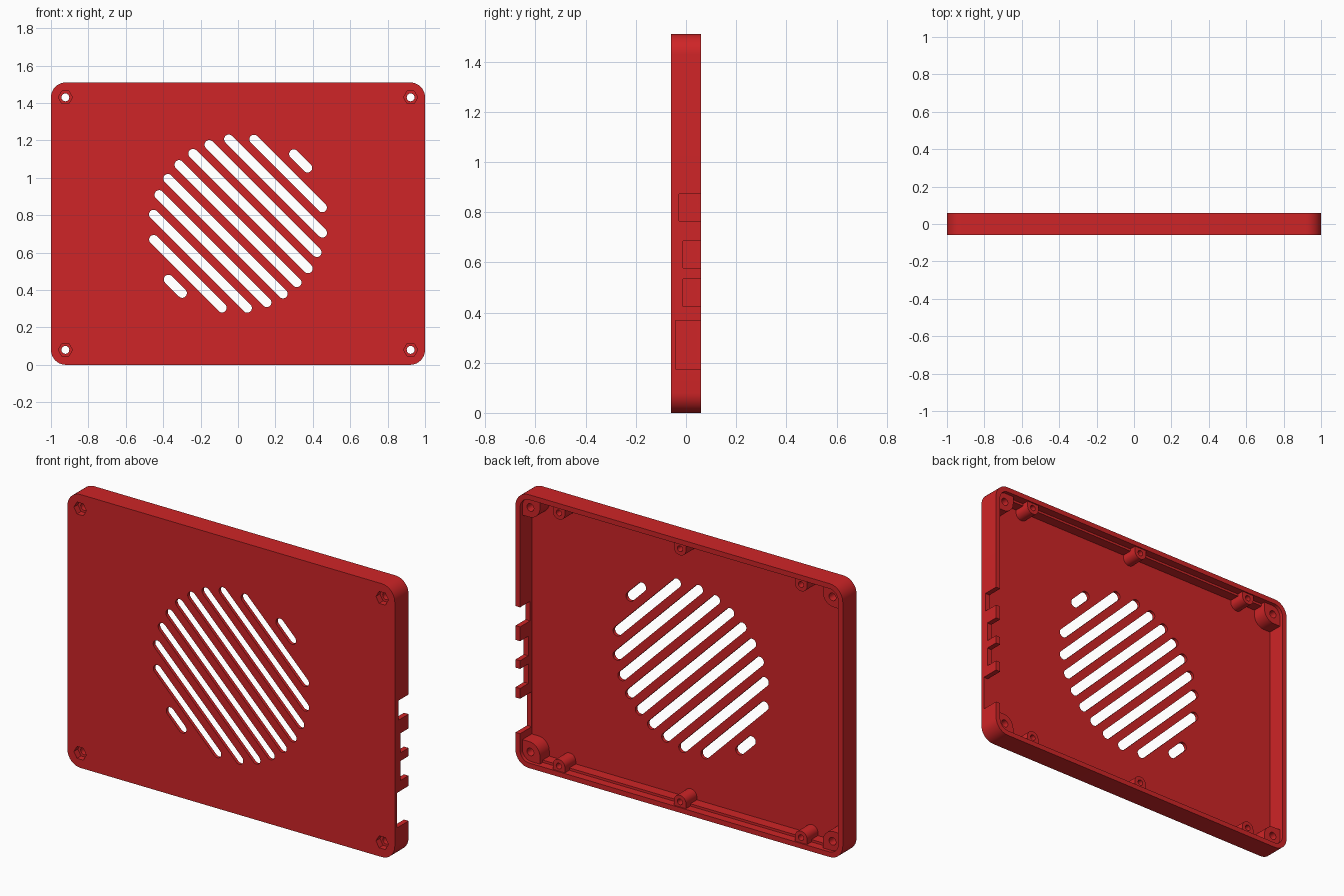
import bpy, bmesh, math

if "Cube" in bpy.data.objects:
    bpy.data.objects.remove(bpy.data.objects["Cube"])

W, H, D = 1.0, 1.51, 0.06          # half width, height, half depth
WALL, FLOOR = 0.028, -0.042        # wall thickness, inner floor level
CZ = H / 2

red = bpy.data.materials.new("red plastic")
red.diffuse_color = (0.62, 0.018, 0.02, 1)
red.use_nodes = True
red.node_tree.nodes["Principled BSDF"].inputs["Base Color"].default_value = red.diffuse_color


def rounded_rect(x0, x1, z0, z1, radii, n=10):
    """Outline with radii for corners (+x+z, -x+z, -x-z, +x-z)."""
    pts = []
    corners = [(x1, z1, 1, 1), (x0, z1, -1, 1), (x0, z0, -1, -1), (x1, z0, 1, -1)]
    for k, ((x, z, sx, sz), r) in enumerate(zip(corners, radii)):
        if r == 0:
            pts.append((x, z))
            continue
        for i in range(n + 1):
            a = math.pi / 2 * (k + i / n)
            pts.append((x - sx * r + r * math.cos(a), z - sz * r + r * math.sin(a)))
    return pts


def circle(x, z, r, n=24):
    return [(x + r * math.cos(2 * math.pi * i / n), z + r * math.sin(2 * math.pi * i / n))
            for i in range(n)]


def slot(x, z, half, r, angle, n=10):
    """Stadium outline turned by an angle."""
    pts = []
    for side in (0, 1):
        s = 1 - 2 * side
        cx, cz = x + s * half * math.cos(angle), z + s * half * math.sin(angle)
        for i in range(n + 1):
            a = angle - math.pi / 2 + math.pi * (side + i / n)
            pts.append((cx + r * math.cos(a), cz + r * math.sin(a)))
    return pts


def prisms(name, items):
    """One mesh object from a list of (outline, y0, y1)."""
    bm = bmesh.new()
    for outline, y0, y1 in items:
        lo = [bm.verts.new((x, y0, z)) for x, z in outline]
        hi = [bm.verts.new((x, y1, z)) for x, z in outline]
        bm.faces.new(lo)
        bm.faces.new(hi[::-1])
        for i in range(len(lo)):
            j = (i + 1) % len(lo)
            bm.faces.new((lo[j], lo[i], hi[i], hi[j]))
    bmesh.ops.recalc_face_normals(bm, faces=bm.faces)
    me = bpy.data.meshes.new(name)
    bm.to_mesh(me)
    bm.free()
    ob = bpy.data.objects.new(name, me)
    bpy.context.collection.objects.link(ob)
    me.materials.append(red)
    return ob


def combine(body, items, op):
    """Boolean the prisms into the body."""
    tool = prisms("tool", items)
    tool.hide_render = True
    mod = body.modifiers.new("bool", 'BOOLEAN')
    mod.operation, mod.solver, mod.object = op, 'EXACT', tool
    bpy.context.view_layer.objects.active = body
    bpy.ops.object.modifier_apply(modifier=mod.name)
    bpy.data.objects.remove(tool)


# Tray: rounded slab, hollowed from the back
case = prisms("case_cover", [(rounded_rect(-W, W, 0, H, [0.08] * 4), -D, D)])
inner = rounded_rect(-W + WALL, W - WALL, WALL, H - WALL, [0.055] * 4)
combine(case, [(inner, FLOOR, D + 0.1)], 'DIFFERENCE')

# Low ledges along the top and bottom walls
ledges = [(rounded_rect(-0.9, 0.9, z - 0.016, z + 0.016, [0] * 4), FLOOR - 0.006, 0.015)
          for z in (0.025, H - 0.025)]
combine(case, ledges, 'UNION')

# Corner posts and small wall bosses
posts, holes, nuts, pilots = [], [], [], []
for sz in (-1, 1):
    for sx in (-1, 1):
        xs = sorted((sx * 0.865, sx * 0.985))
        zs = sorted((CZ + sz * (CZ - 0.135), CZ + sz * (CZ - 0.015)))
        radii = [0.065 if sx * sz == c else 0 for c in (1, -1, 1, -1)]
        posts.append((rounded_rect(*xs, *zs, radii), FLOOR - 0.005, 0.04))
        x, z = sx * 0.923, CZ + sz * (CZ - 0.08)
        holes.append((circle(x, z, 0.021), -0.2, 0.2))
        nuts.append((circle(x, z, 0.038, 6), -0.2, -0.025))
    for x in (-0.74, 0, 0.74):
        zs = sorted((CZ + sz * (CZ - 0.092), CZ + sz * (CZ - 0.014)))
        radii = [0, 0, 0.036, 0.036] if sz > 0 else [0.036, 0.036, 0, 0]
        posts.append((rounded_rect(x - 0.037, x + 0.037, *zs, radii), FLOOR - 0.005, 0.053))
        pilots.append((circle(x, CZ + sz * (CZ - 0.056), 0.016, 16), -0.02, 0.2))
combine(case, posts, 'UNION')

# Diagonal vent slots in a round field
half_lengths = [0.445, 0.435, 0.407, 0.354, 0.258, 0.052]
vents = [(slot(0.067 * i, CZ + 0.067 * i, half_lengths[abs(i)], 0.025, -math.pi / 4), -0.2, 0.2)
         for i in range(-5, 6)]

# Connector openings in the right wall
ports = [(rounded_rect(0.955, 1.1, z0, z1, [0] * 4), y, 0.2) for z0, z1, y in
         ((0.175, 0.368, -0.041), (0.425, 0.533, -0.012),
          (0.578, 0.686, -0.012), (0.765, 0.873, -0.028))]

combine(case, vents + holes + pilots + ports, 'DIFFERENCE')
combine(case, nuts, 'DIFFERENCE')

# Smooth the rounded walls, keep the edges sharp
bpy.ops.object.select_all(action='DESELECT')
case.select_set(True)
bpy.context.view_layer.objects.active = case
bpy.ops.object.shade_smooth_by_angle(angle=math.radians(30))
